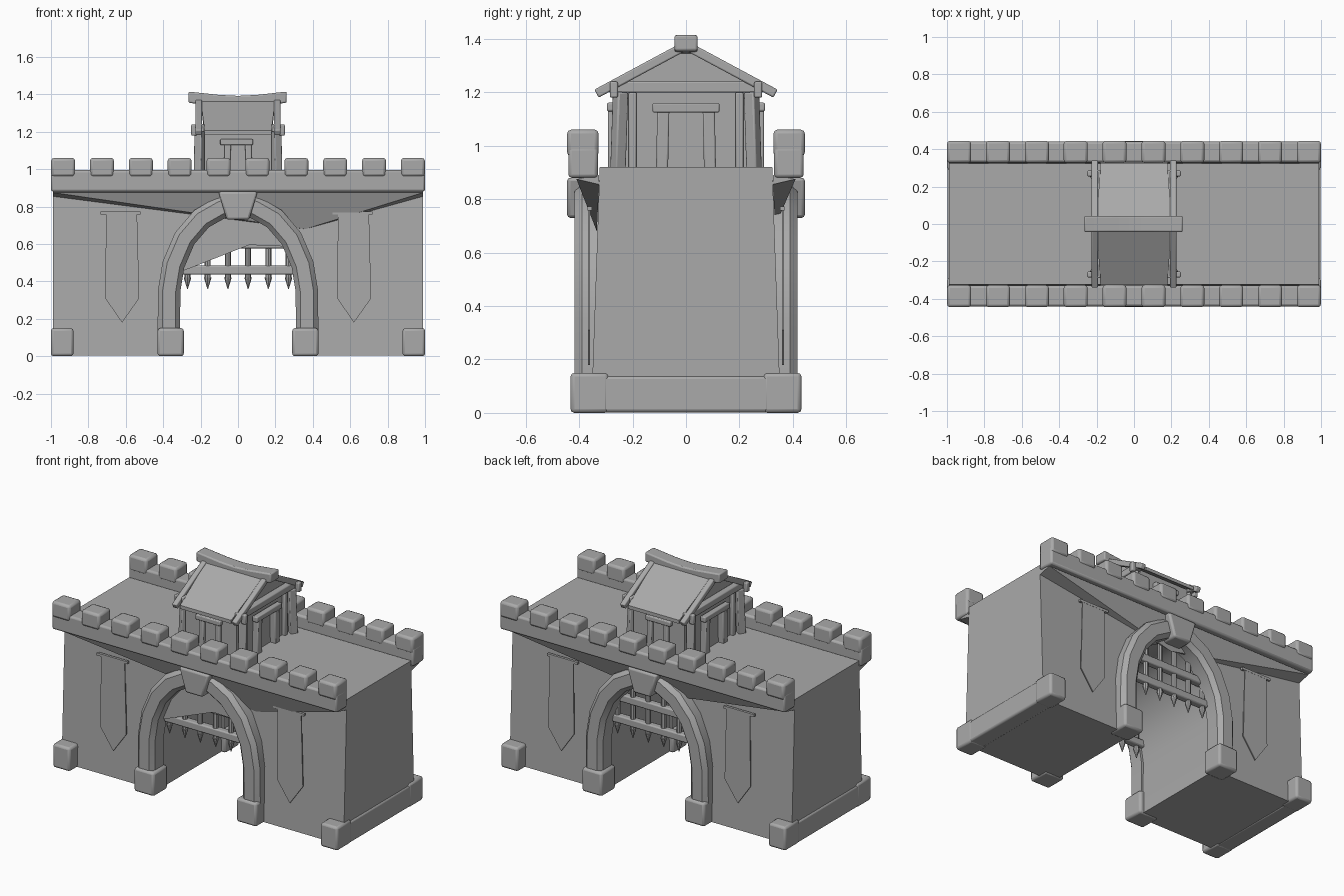
import bpy, bmesh, math
from mathutils import Vector

cube = bpy.data.objects.get("Cube")
if cube:
    bpy.data.objects.remove(cube, do_unlink=True)

stone = bpy.data.materials.new("grey_stone")
stone.use_nodes = True
GREY = (0.4, 0.4, 0.4, 1)
stone.diffuse_color = GREY
stone.node_tree.nodes["Principled BSDF"].inputs["Base Color"].default_value = GREY


def finish(name, bm, bevel=0.0, smooth=True):
    bmesh.ops.recalc_face_normals(bm, faces=bm.faces)
    mesh = bpy.data.meshes.new(name)
    bm.to_mesh(mesh)
    bm.free()
    ob = bpy.data.objects.new(name, mesh)
    bpy.context.collection.objects.link(ob)
    mesh.materials.append(stone)
    if bevel:
        mod = ob.modifiers.new("soft_edges", "BEVEL")
        mod.width, mod.segments = bevel, 2
    if smooth:
        bpy.ops.object.select_all(action="DESELECT")
        ob.select_set(True)
        bpy.context.view_layer.objects.active = ob
        bpy.ops.object.shade_smooth_by_angle(angle=math.radians(35))
    return ob


def box(name, lo, hi, bevel=0.0):
    bm = bmesh.new()
    bmesh.ops.create_cube(bm, size=1)
    lo, hi = Vector(lo), Vector(hi)
    for v in bm.verts:
        v.co = (lo + hi) / 2 + v.co * (hi - lo)
    return finish(name, bm, bevel)


def side_box(name, side, x0, x1, y0, y1, z0, z1, bevel=0.0):
    ya, yb = sorted((side * y0, side * y1))
    return box(name, (x0, ya, z0), (x1, yb, z1), bevel)


def prism(name, outline, y0, y1, bevel=0.0):
    """Front outline (x, z) pushed from y0 to y1."""
    bm = bmesh.new()
    face = bm.faces.new([bm.verts.new((x, y0, z)) for x, z in outline])
    out = bmesh.ops.extrude_face_region(bm, geom=[face])["geom"]
    for v in out:
        if isinstance(v, bmesh.types.BMVert):
            v.co.y = y1
    return finish(name, bm, bevel)


def beam(name, a, b, width, bevel=0.006):
    """Square beam between two points."""
    a, b = Vector(a), Vector(b)
    bm = bmesh.new()
    bmesh.ops.create_cube(bm, size=1)
    turn = (b - a).to_track_quat("Z", "Y")
    for v in bm.verts:
        size = Vector((v.co.x * width, v.co.y * width, v.co.z * (b - a).length))
        v.co = (a + b) / 2 + turn @ size
    return finish(name, bm, bevel)


# Arch centre line, right half then mirrored
half = [(.37, .1), (.368, .35), (.345, .49), (.285, .63), (.195, .735), (.09, .795)]
path = half + [(0, .81)] + [(-x, z) for x, z in reversed(half)]


def offset_path(d):
    pts = []
    for i, (x, z) in enumerate(path):
        a, b = path[max(i - 1, 0)], path[min(i + 1, len(path) - 1)]
        t = Vector((b[0] - a[0], b[1] - a[1])).normalized()
        pts.append((x + t.y * d, z - t.x * d))
    return pts


# Gatehouse body with arched passage, leaning in slightly
inner = offset_path(-.045)
inner[0], inner[-1] = (.32, .005), (-.32, .005)
outline = [(-.99, .005), (-.99, .92), (.99, .92), (.99, .005)] + inner
body = prism("gatehouse_body", outline, -1, 1)
for v in body.data.vertices:
    v.co.y *= .355 - .035 * v.co.z

# Stone arch ring on both faces
section = [(-.06, .3), (-.06, .39), (-.035, .417), (.035, .417), (.06, .39), (.06, .3)]
for side, label in ((-1, "front"), (1, "back")):
    bm = bmesh.new()
    rows = [[bm.verts.new((x, side * y, z)) for x, z in offset_path(d)] for d, y in section]
    for r in range(len(rows)):
        nxt = rows[(r + 1) % len(rows)]
        for i in range(len(path) - 1):
            bm.faces.new((rows[r][i], rows[r][i + 1], nxt[i + 1], nxt[i]))
    finish(label + "_arch_ring", bm)
    prism(label + "_keystone", [(-.105, .88), (.105, .88), (.06, .73), (-.06, .73)],
          side * .33, side * .445, .012)

    # Flared wall head below the parapet
    bm = bmesh.new()
    apex = .36 if side < 0 else 0
    low = .62 if side < 0 else .7
    top = [bm.verts.new((x, side * .41, .875)) for x in (-.99, .99)]
    rear = [bm.verts.new((x, side * .325, .89)) for x in (-.99, .99)]
    ends = [bm.verts.new((x, side * .325, .855)) for x in (-.99, .99)]
    tip = bm.verts.new((apex, side * .334, max(low, .68)))
    for f in ((top[0], top[1], tip), (top[0], tip, ends[0]), (top[1], ends[1], tip),
              (top[0], rear[0], rear[1], top[1]), (top[0], ends[0], rear[0]),
              (top[1], rear[1], ends[1])):
        bm.faces.new(f)
    finish(label + "_wall_flare", bm, smooth=False)

    # Parapet and merlons
    side_box(label + "_parapet", side, -1, 1, .33, .44, .88, .995, .012)
    for i in range(10):
        x = -.935 + i * 1.87 / 9
        side_box(f"{label}_merlon_{i}", side, x - .064, x + .064, .327, .445, .96, 1.06, .015)

    # Foot blocks
    for x in (-.94, -.36, .36, .94):
        w = .06 if abs(x) > .5 else .07
        side_box(label + "_foot_block", side, x - w, x + w, .29, .432, 0, .15, .014)

    # Hanging banners with rods
    for x in (-.62, .62):
        shape = [(x - .085, .77), (x + .08, .77), (x + .092, .31), (x, .18), (x - .09, .31)]
        prism(label + "_banner", shape, side * .36, side * .367)
        beam(label + "_banner_rod", (x - .115, side * .36, .765), (x + .1, side * .36, .765), .016, 0)

    # Portcullis
    for z in (.46, .6):
        side_box(label + "_portcullis_bar", side, -.33, .33, .275, .32, z - .024, z + .024, .008)
    for i in range(6):
        x = -.27 + i * .108
        bm = bmesh.new()
        for z0, z1, r0, r1 in ((.42, .74, .016, .016), (.36, .42, .002, .02)):
            new = bmesh.ops.create_cone(bm, cap_ends=True, segments=8, radius1=r0,
                                        radius2=r1, depth=z1 - z0)["verts"]
            bmesh.ops.translate(bm, verts=new, vec=(x, side * .3, (z0 + z1) / 2))
        finish(label + "_portcullis_spike", bm)

# Slanting infill in the head of the front opening
prism("front_arch_infill", [(-.31, .45), (.06, .595), (.3, .585), (.22, .7), (.08, .77),
                            (-.08, .77), (-.22, .7), (-.3, .56)], -.328, -.334)

# End plinths
for s in (-1, 1):
    xs = sorted((s * .89, s * .998))
    box("end_plinth", (xs[0], -.42, .002), (xs[1], .42, .138), .012)

# Hut on the deck: walls with gables
bm = bmesh.new()
gable = [(-.27, .9), (.27, .9), (.27, 1.21), (0, 1.37), (-.27, 1.21)]
face = bm.faces.new([bm.verts.new((-.18, y, z)) for y, z in gable])
for v in bmesh.ops.extrude_face_region(bm, geom=[face])["geom"]:
    if isinstance(v, bmesh.types.BMVert):
        v.co.x = .18
finish("hut_walls", bm)

for s in (-1, 1):
    # Roof slope, edge rafters and gable trim
    bm = bmesh.new()
    vs = [bm.verts.new((x, s * y, z + t)) for t in (0, .022)
          for x, y, z in ((-.2, 0, 1.365), (.2, 0, 1.365), (.18, .325, 1.185), (-.18, .325, 1.185))]
    for f in ((0, 1, 2, 3), (4, 5, 6, 7), (0, 1, 5, 4), (1, 2, 6, 5), (2, 3, 7, 6), (3, 0, 4, 7)):
        bm.faces.new([vs[i] for i in f])
    finish("roof_slope", bm)
    for x in (-.21, .21):
        beam("roof_rafter", (x, s * .335, 1.195), (x, 0, 1.375), .034)
        beam("hut_corner_post", (x, s * .255, .9), (x * .97, s * .245, 1.2), .045)
        beam("eave_bracket", (x * 1.12, s * .27, 1.18), (x * 1.12, s * .27, 1.24), .03)
    beam("gable_beam", (s * .2, -.29, 1.22), (s * .2, .29, 1.22), .042)

    # Side doors and front and back windows
    beam("door_lintel", (s * .205, -.125, 1.142), (s * .205, .125, 1.142), .036)
    beam("window_lintel", (-.095, s * .28, 1.145), (.08, s * .28, 1.145), .032)
    for t in (-1, 1):
        beam("door_post", (s * .195, t * .09, .9), (s * .195, t * .085, 1.13), .045)
        beam("window_post", (t * .06, s * .275, .9), (t * .055, s * .275, 1.135), .034)
        beam("wall_plank", (s * .186, t * .2, .9), (s * .186, t * .2, 1.2), .03)

# Sagging ridge beam
ridge = [(-.265, 1.415), (-.1, 1.397), (0, 1.392), (.1, 1.397), (.26, 1.415)]
prism("ridge_beam", ridge + [(x, z - .06) for x, z in reversed(ridge)], -.043, .043, .008)
